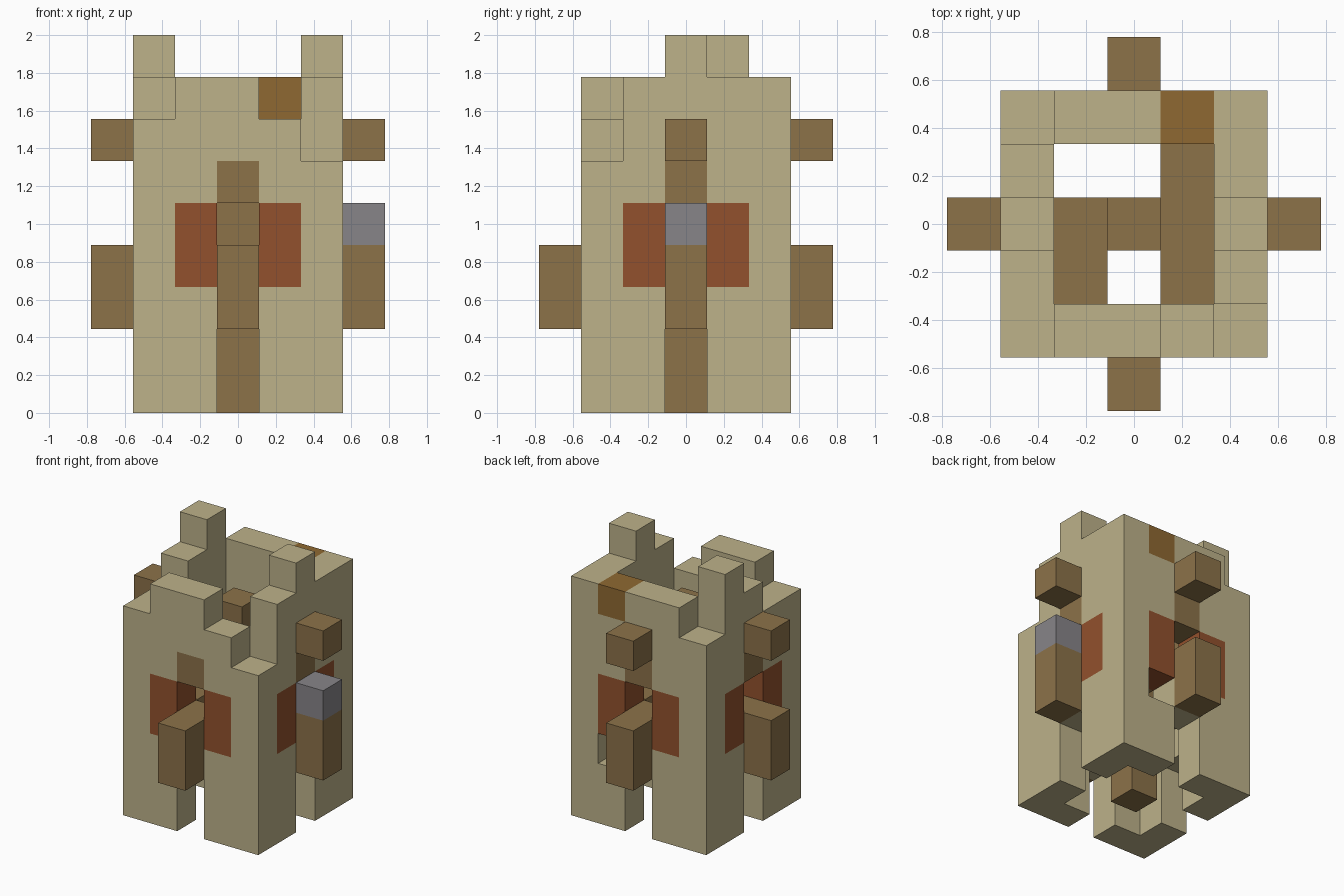
import bpy, bmesh
from mathutils import Vector

cube = bpy.data.objects.get("Cube")
if cube:
    bpy.data.objects.remove(cube, do_unlink=True)

UNIT = 2 / 9  # edge of one block


def material(name, rgb):
    lin = [((c / 255 + 0.055) / 1.055) ** 2.4 for c in rgb] + [1]
    m = bpy.data.materials.new(name)
    m.use_nodes = True
    m.diffuse_color = lin
    m.node_tree.nodes["Principled BSDF"].inputs["Base Color"].default_value = lin
    return m


stone = material("sandstone", (189, 178, 138))
wood = material("wood", (140, 114, 73))
red = material("red_brown", (146, 81, 45))
amber = material("amber_wood", (143, 105, 50))
grey = material("grey_stone", (135, 133, 137))

# Broken wall tops: block counts along each side, from -2 to 2
front = dict(zip(range(-2, 3), (7, 8, 8, 7, 6)))
back = dict(zip(range(-2, 3), (7, 8, 8, 8, 8)))
left = dict(zip(range(-2, 3), (6, 8, 9, 8, 8)))
right = dict(zip(range(-2, 3), (7, 7, 8, 9, 7)))


def wall_height(x, y):
    if abs(y) == 2:
        return (front if y < 0 else back)[x]
    return (left if x > 0 else right)[y]


parts = {n: set() for n in ("tower_walls", "red_panels", "window_frames", "floor",
                            "centre_post", "lower_beams", "upper_beams",
                            "amber_block", "grey_block")}

# Walls with doorways, windows, wooden sills and lintels, and red side panels
for x in range(-2, 3):
    for y in range(-2, 3):
        if max(abs(x), abs(y)) < 2:
            continue
        side = min(abs(x), abs(y))
        for z in range(wall_height(x, y)):
            part = "tower_walls"
            if side == 0:
                if z in (0, 1, 4):
                    continue
                if z in (3, 5):
                    part = "window_frames"
            elif side == 1 and z in (3, 4):
                part = "red_panels"
            parts[part].add((x, y, z))

# Missing block and odd block in the back wall
parts["tower_walls"] -= {(1, 2, 2), (1, 2, 7)}
parts["amber_block"].add((1, 2, 7))

# Broken floor around the centre post
parts["floor"] = {(x, y, 3) for x, y in ((-1, -1), (-1, 0), (1, -1), (1, 0), (1, 1))}
parts["centre_post"] = {(0, 0, z) for z in range(7)}

# Projecting beam ends on each side
for x, y in ((3, 0), (-3, 0), (0, 3), (0, -3)):
    parts["lower_beams"] |= {(x, y, 2), (x, y, 3)}
    if y >= 0:
        parts["upper_beams"].add((x, y, 6))
parts["grey_block"].add((3, 0, 4))

solid = set().union(*parts.values())


def build(name, cells, mat):
    """Mesh the blocks, keeping only the faces not covered by a neighbour."""
    bm = bmesh.new()
    for cell in sorted(cells):
        centre = Vector(cell) + Vector((0, 0, 0.5))
        for axis in range(3):
            for sign in (-1, 1):
                n = Vector((0, 0, 0))
                n[axis] = sign
                if tuple(int(c + d) for c, d in zip(cell, n)) in solid:
                    continue
                u = Vector((0, 0, 0))
                u[(axis + 1) % 3] = 0.5
                v = n.cross(u)
                mid = centre + n * 0.5
                corners = (mid - u - v, mid + u - v, mid + u + v, mid - u + v)
                bm.faces.new([bm.verts.new(p * UNIT) for p in corners])
    bmesh.ops.remove_doubles(bm, verts=bm.verts, dist=0.001)
    mesh = bpy.data.meshes.new(name)
    bm.to_mesh(mesh)
    bm.free()
    mesh.materials.append(mat)
    bpy.context.collection.objects.link(bpy.data.objects.new(name, mesh))


colours = {"tower_walls": stone, "red_panels": red, "amber_block": amber, "grey_block": grey}
for name, cells in parts.items():
    build(name, cells, colours.get(name, wood))
